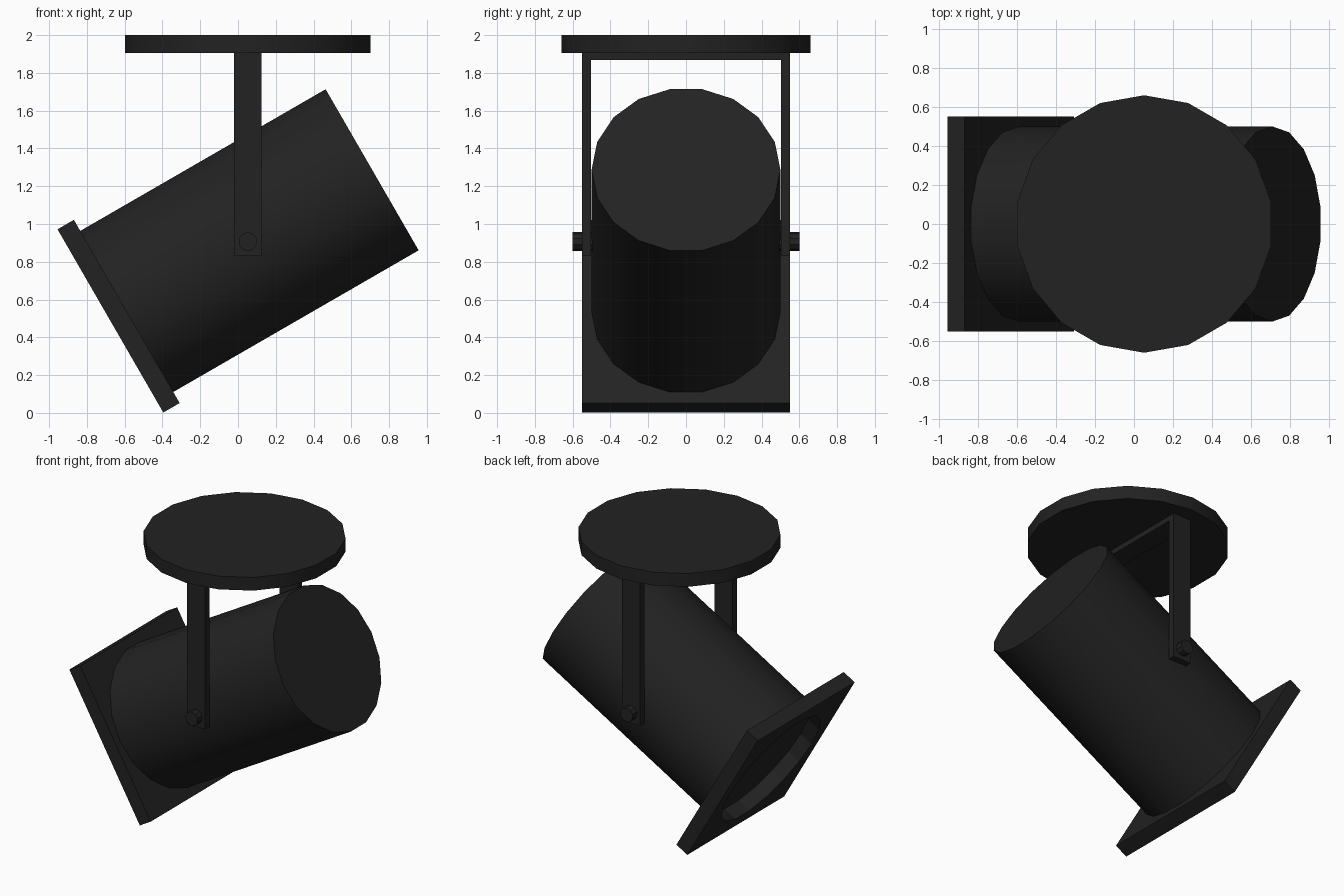
import bpy, bmesh
from math import radians
from mathutils import Matrix

if "Cube" in bpy.data.objects:
    bpy.data.objects.remove(bpy.data.objects["Cube"])

black = bpy.data.materials.new("matte_black")
black.diffuse_color = (0.016, 0.016, 0.016, 1)
black.use_nodes = True
black.node_tree.nodes["Principled BSDF"].inputs["Base Color"].default_value = black.diffuse_color

PX, PZ = 0.052, 0.907  # pivot of the tilting head
HEAD = Matrix.Translation((PX, 0, PZ)) @ Matrix.Rotation(radians(-30), 4, 'Y')


def add(name, bm, matrix=Matrix(), smooth=False):
    bmesh.ops.recalc_face_normals(bm, faces=bm.faces)
    mesh = bpy.data.meshes.new(name)
    bm.to_mesh(mesh)
    bm.free()
    mesh.materials.append(black)
    ob = bpy.data.objects.new(name, mesh)
    bpy.context.collection.objects.link(ob)
    ob.matrix_world = matrix
    if smooth:
        bpy.ops.object.select_all(action='DESELECT')
        ob.select_set(True)
        bpy.context.view_layer.objects.active = ob
        bpy.ops.object.shade_smooth_by_angle(angle=radians(30))
    return ob


def cylinder(radius, start, end, sides, axis):
    turn = {'X': Matrix.Rotation(radians(90), 4, 'Y'),
            'Y': Matrix.Rotation(radians(-90), 4, 'X'),
            'Z': Matrix()}[axis]
    bm = bmesh.new()
    bmesh.ops.create_cone(bm, cap_ends=True, segments=sides, radius1=radius,
                          radius2=radius, depth=end - start,
                          matrix=turn @ Matrix.Translation((0, 0, (start + end) / 2)))
    return bm


# ceiling disc
add("ceiling_disc", cylinder(0.66, 1.905, 2.0, 18, 'Z'),
    Matrix.Translation((PX, 0, 0)), True)

# U-shaped bracket, a y-z profile extruded along x
profile = [(-0.55, 0.83), (-0.55, 1.907), (0.55, 1.907), (0.55, 0.83),
           (0.502, 0.83), (0.502, 1.868), (-0.502, 1.868), (-0.502, 0.83)]
bm = bmesh.new()
face = bm.faces.new([bm.verts.new((PX - 0.072, y, z)) for y, z in profile])
side = bmesh.ops.extrude_face_region(bm, geom=[face], use_keep_orig=True)
bmesh.ops.translate(bm, vec=(0.144, 0, 0),
                    verts=[v for v in side["geom"] if isinstance(v, bmesh.types.BMVert)])
add("bracket", bm)

# pivot bolts
for name, s in (("front_bolt", -1), ("back_bolt", 1)):
    lo, hi = sorted((s * 0.48, s * 0.6))
    add(name, cylinder(0.05, lo, hi, 10, 'Y'), Matrix.Translation((PX, 0, PZ)), True)

# lamp body, tilted
add("lamp_body", cylinder(0.5, -0.74, 0.76, 18, 'X'), HEAD, True)

# square front frame with a round opening
bm = bmesh.new()
bmesh.ops.create_cube(bm, size=1, matrix=Matrix.Translation((-0.79, 0, 0))
                      @ Matrix.Diagonal((0.1, 1.1, 1.12, 1)))
frame = add("front_frame", bm, HEAD)
cutter = add("opening_cutter", cylinder(0.46, -1.0, -0.6, 18, 'X'), HEAD)
cutter.hide_render = True
cutter.hide_set(True)
cut = frame.modifiers.new("opening", 'BOOLEAN')
cut.operation = 'DIFFERENCE'
cut.solver = 'EXACT'
cut.object = cutter
